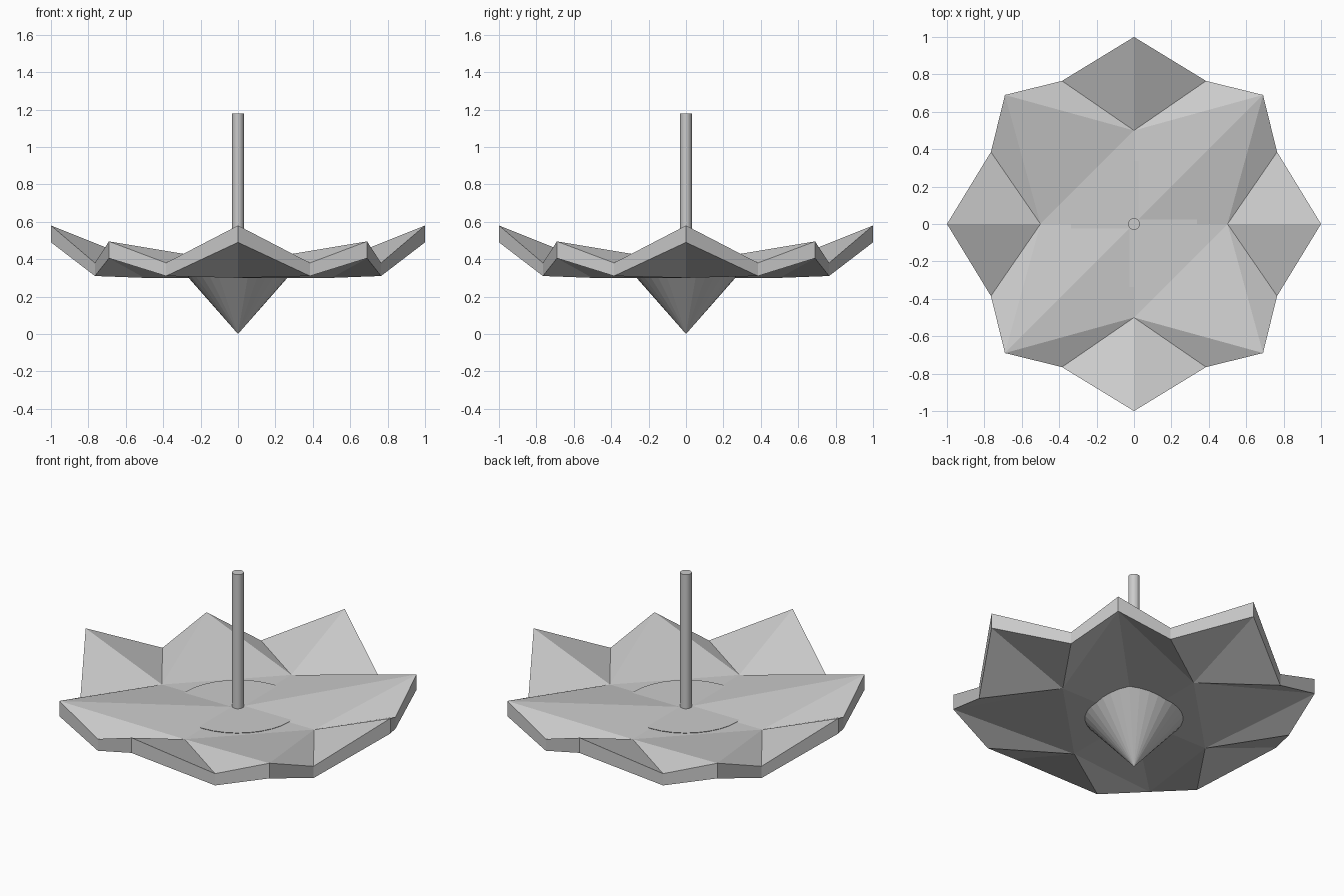
import bpy, bmesh, math

if "Cube" in bpy.data.objects:
    bpy.data.objects.remove(bpy.data.objects["Cube"])


def rot(p, k):
    """Quarter-turn a point about z k times."""
    x, y = p
    for _ in range(k % 4):
        x, y = -y, x
    return x, y


# Petal plate: folded sheet built from one quarter, repeated four times
def build_plate():
    bm = bmesh.new()
    # x, y, top z, bottom z for one quarter
    quarter = {
        "inner": (0.50, 0.0, 0.38, 0.30),
        "tip": (1.0, 0.0, 0.58, 0.49),
        "valley_a": (0.765, 0.385, 0.38, 0.31),
        "corner": (0.69, 0.69, 0.495, 0.405),
        "valley_b": (0.385, 0.765, 0.38, 0.31),
    }
    centre = (bm.verts.new((0, 0, 0.38)), bm.verts.new((0, 0, 0.30)))
    v = {}
    for k in range(4):
        for name, (x, y, zt, zb) in quarter.items():
            px, py = rot((x, y), k)
            v[k, name] = (bm.verts.new((px, py, zt)), bm.verts.new((px, py, zb)))

    def sheet(*pairs):
        bm.faces.new([p[0] for p in pairs])
        bm.faces.new([p[1] for p in reversed(pairs)])

    rim = []
    for k in range(4):
        n = (k + 1) % 4
        inner, tip, va, corner, vb = (v[k, s] for s in quarter)
        inner_n, tip_n = v[n, "inner"], v[n, "tip"]
        # axial and diagonal petals
        sheet(inner, tip, va)
        sheet(inner, va, corner)
        sheet(inner_n, corner, vb)
        sheet(inner_n, vb, tip_n)
        # middle: fold direction alternates between quarters
        if k % 2 == 0:
            sheet(centre, inner, corner)
            sheet(centre, corner, inner_n)
        else:
            sheet(centre, inner, inner_n)
            sheet(inner, corner, inner_n)
        rim += [tip, va, corner, vb]
    # rim wall
    for a, b in zip(rim, rim[1:] + rim[:1]):
        bm.faces.new((a[1], b[1], b[0], a[0]))
    bmesh.ops.recalc_face_normals(bm, faces=bm.faces)
    mesh = bpy.data.meshes.new("petal_plate")
    bm.to_mesh(mesh)
    bm.free()
    bpy.context.collection.objects.link(bpy.data.objects.new("petal_plate", mesh))


build_plate()

# Pointed base, its flat top just breaking through the plate
bpy.ops.mesh.primitive_cone_add(vertices=32, radius1=0.0, radius2=0.338,
                                depth=0.384, location=(0, 0, 0.192))
bpy.context.object.name = "pointed_base"

# Handle rod
bpy.ops.mesh.primitive_cylinder_add(vertices=32, radius=0.031, depth=0.82,
                                    location=(0, 0, 0.77))
bpy.context.object.name = "handle_rod"
